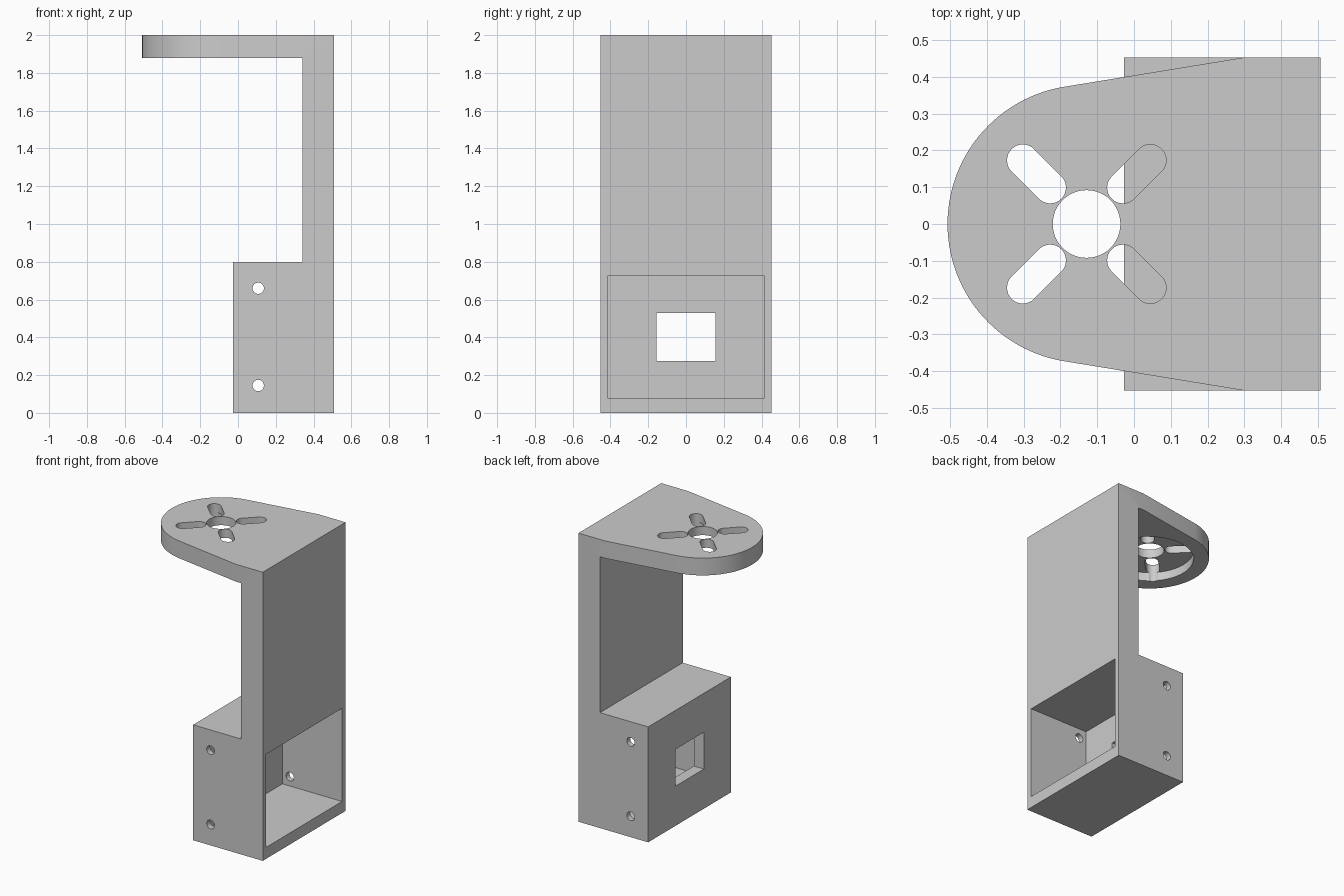
import bpy, bmesh
from math import cos, sin, radians

cube = bpy.data.objects.get("Cube")
if cube:
    bpy.data.objects.remove(cube, do_unlink=True)

# One grey material for the whole bracket
GREY = (0.6, 0.6, 0.6, 1)
grey = bpy.data.materials.new("plain grey")
grey.use_nodes = True
grey.diffuse_color = GREY
grey.node_tree.nodes["Principled BSDF"].inputs["Base Color"].default_value = GREY

PLACE = {"x": lambda a, b, h: (h, a, b),
         "y": lambda a, b, h: (a, h, b),
         "z": lambda a, b, h: (a, b, h)}


def prism(name, profile, axis, low, high):
    """Extrude a closed 2D profile along an axis."""
    bm = bmesh.new()
    ends = [[bm.verts.new(PLACE[axis](a, b, h)) for a, b in profile] for h in (low, high)]
    for ring in ends:
        bm.faces.new(ring)
    n = len(profile)
    for i in range(n):
        j = (i + 1) % n
        bm.faces.new((ends[0][i], ends[0][j], ends[1][j], ends[1][i]))
    bmesh.ops.recalc_face_normals(bm, faces=bm.faces)
    mesh = bpy.data.meshes.new(name)
    bm.to_mesh(mesh)
    bm.free()
    mesh.materials.append(grey)
    obj = bpy.data.objects.new(name, mesh)
    bpy.context.collection.objects.link(obj)
    return obj


def arc(cx, cy, r, start, end, steps):
    angles = [radians(start + (end - start) * i / steps) for i in range(steps + 1)]
    return [(cx + r * cos(t), cy + r * sin(t)) for t in angles]


def circle(cx, cy, r, steps=48):
    return arc(cx, cy, r, 0, 360, steps)[:-1]


def rect(a0, b0, a1, b1):
    return [(a0, b0), (a1, b0), (a1, b1), (a0, b1)]


def cut(target, cutter):
    cutter.hide_render = True
    mod = target.modifiers.new("cut", "BOOLEAN")
    mod.operation = "DIFFERENCE"
    mod.solver = "EXACT"
    mod.object = cutter
    bpy.context.view_layer.objects.active = target
    bpy.ops.object.modifier_apply(modifier=mod.name)
    bpy.data.objects.remove(cutter, do_unlink=True)


BACK, HALF, TOP = 0.507, 0.453, 2.0
HUB = -0.129

# Side profile: hollow base, upright and top arm
bracket = prism("motor_bracket", [
    (-0.027, 0), (BACK, 0), (BACK, TOP), (-0.55, TOP),
    (-0.55, 1.88), (0.342, 1.88), (0.342, 0.8), (-0.027, 0.8)], "y", -HALF, HALF)

# Trim the arm to a rounded, tapered plate
nose = arc(HUB, 0, 0.378, 99, 261, 54)
cut(bracket, prism("plate_trim", [(0.313, 0.455)] + nose + [
    (0.313, -0.455), (0.313, -0.7), (-0.7, -0.7), (-0.7, 0.7), (0.313, 0.7)],
    "z", 1.6, 2.3))

# Round recess under the plate, hub hole and four diagonal slots
cut(bracket, prism("recess", circle(HUB, 0, 0.28, 72), "z", 1.7, 1.94))
cut(bracket, prism("hub_hole", circle(HUB, 0, 0.092), "z", 1.7, 2.2))
for turn in (45, 135, 225, 315):
    c, s = cos(radians(turn)), sin(radians(turn))
    slot = (arc(HUB + 0.245 * c, 0.245 * s, 0.043, turn - 90, turn + 90, 16)
            + arc(HUB + 0.14 * c, 0.14 * s, 0.043, turn + 90, turn + 270, 16))
    cut(bracket, prism("slot", slot, "z", 1.7, 2.2))

# Pocket in the base, window through its wall and side screw holes
cut(bracket, prism("pocket", rect(-0.415, 0.08, 0.415, 0.725), "x", 0.05, 0.7))
cut(bracket, prism("window", rect(-0.157, 0.275, 0.155, 0.53), "x", -0.2, 0.2))
for z in (0.145, 0.66):
    cut(bracket, prism("screw_hole", circle(0.107, z, 0.03, 32), "y", -0.7, 0.7))

# Smooth curved walls, keep edges sharp
bpy.ops.object.select_all(action="DESELECT")
bracket.select_set(True)
bpy.context.view_layer.objects.active = bracket
bpy.ops.object.shade_smooth_by_angle(angle=radians(30))
